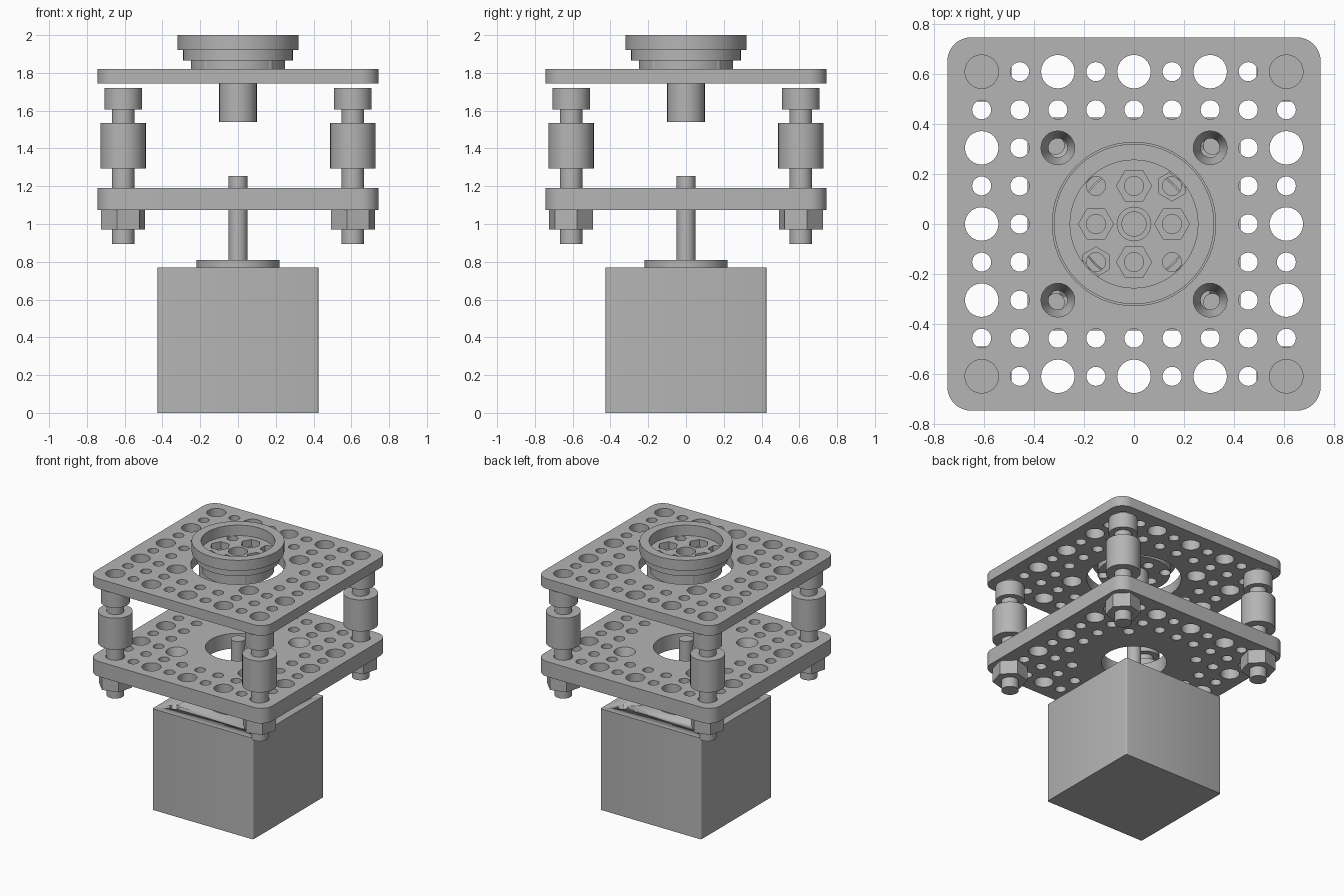
import bpy, bmesh, math

if "Cube" in bpy.data.objects:
    bpy.data.objects.remove(bpy.data.objects["Cube"])

grey = bpy.data.materials.new("light_grey")
grey.use_nodes = True
grey.diffuse_color = (0.46, 0.46, 0.46, 1)
grey.node_tree.nodes["Principled BSDF"].inputs["Base Color"].default_value = grey.diffuse_color


def ring(r, x=0, y=0, n=32, turn=0):
    """Regular polygon or circle as a list of points."""
    return [(x + r * math.cos(turn + math.tau * i / n),
             y + r * math.sin(turn + math.tau * i / n)) for i in range(n)]


def rounded_square(half, radius, steps=8):
    points = []
    for q in range(4):
        a0 = q * math.pi / 2
        sx, sy = ((1, 1), (-1, 1), (-1, -1), (1, -1))[q]
        for i in range(steps + 1):
            a = a0 + math.pi / 2 * i / steps
            points.append((sx * (half - radius) + radius * math.cos(a),
                           sy * (half - radius) + radius * math.sin(a)))
    return points


def finish(name, mesh):
    bm = bmesh.new()
    bm.from_mesh(mesh)
    bmesh.ops.remove_doubles(bm, verts=bm.verts, dist=1e-5)
    bmesh.ops.recalc_face_normals(bm, faces=bm.faces)
    bm.to_mesh(mesh)
    bm.free()
    obj = bpy.data.objects.new(name, mesh)
    bpy.context.collection.objects.link(obj)
    mesh.materials.clear()
    mesh.materials.append(grey)
    bpy.ops.object.select_all(action='DESELECT')
    obj.select_set(True)
    bpy.context.view_layer.objects.active = obj
    bpy.ops.object.shade_smooth_by_angle(angle=math.radians(30))
    return obj


def slab(name, z0, z1, outline, holes=()):
    """Extrude a flat outline, leaving the holes open."""
    curve = bpy.data.curves.new(name, 'CURVE')
    curve.dimensions = '2D'
    curve.fill_mode = 'BOTH'
    curve.extrude = (z1 - z0) / 2
    for loop in [outline, *holes]:
        spline = curve.splines.new('POLY')
        spline.points.add(len(loop) - 1)
        for point, (x, y) in zip(spline.points, loop):
            point.co = (x, y, 0, 1)
        spline.use_cyclic_u = True
    temp = bpy.data.objects.new(name, curve)
    bpy.context.collection.objects.link(temp)
    graph = bpy.context.evaluated_depsgraph_get()
    mesh = bpy.data.meshes.new_from_object(temp.evaluated_get(graph))
    bpy.data.objects.remove(temp)
    for v in mesh.vertices:
        v.co.z += (z0 + z1) / 2
    return finish(name, mesh)


def lathe(name, profile, x=0, y=0, n=32):
    """Spin a closed profile of (radius, height) about an upright axis."""
    bm = bmesh.new()
    rows = [[bm.verts.new((px, py, z)) for px, py in ring(r, x, y, n)] for r, z in profile]
    for a, b in zip(rows, rows[1:] + rows[:1]):
        for i in range(n):
            j = (i + 1) % n
            bm.faces.new((a[i], a[j], b[j], b[i]))
    mesh = bpy.data.meshes.new(name)
    bm.to_mesh(mesh)
    bm.free()
    return finish(name, mesh)


def corners(d):
    return [(sx * d, sy * d) for sx in (-1, 1) for sy in (-1, 1)]


# Perforated plates: two outer rows of holes, large ones at every other edge step
PITCH, BIG, SMALL = 0.152, 0.067, 0.038
grid_holes = []
for i in range(-4, 5):
    for j in range(-4, 5):
        outer = max(abs(i), abs(j))
        if outer >= 3:
            large = outer == 4 and i % 2 == 0 and j % 2 == 0
            grid_holes.append(ring(BIG if large else SMALL, i * PITCH, j * PITCH, 24))

plate_outline = rounded_square(0.745, 0.095)
screw_spots = corners(2 * PITCH)
slab("top_plate", 1.743, 1.82, plate_outline,
     grid_holes + [ring(BIG, x, y) for x, y in screw_spots] + [ring(0.326, n=64)])
slab("bottom_plate", 1.075, 1.19, plate_outline,
     grid_holes + [ring(0.075, x, y) for x, y in screw_spots] + [ring(0.225, n=64)])
for x, y in screw_spots:
    lathe("countersink", [(0.075, 1.19), (0.038, 1.075), (0.075, 1.075)], x, y)

# Corner bolts with spacers and nuts
for x, y in corners(4 * PITCH):
    slab("bolt_head", 1.605, 1.72, ring(0.1, x, y))
    slab("bolt_shank", 0.895, 1.605, ring(0.06, x, y))
    slab("spacer", 1.295, 1.535, ring(0.12, x, y), [ring(0.06, x, y)])
    slab("nut", 0.97, 1.075, ring(0.121, x, y, 6, math.radians(15)), [ring(0.06, x, y)])

# Motor with four screw holes, boss and shaft
motor = slab("motor_body", 0, 0.77, rounded_square(0.425, 0.01, 3))
for x, y in corners(0.313):
    cutter = slab("screw_hole_cutter", 0.65, 0.85, ring(0.035, x, y, 24))
    cutter.hide_render = True
    mod = motor.modifiers.new("screw_hole", 'BOOLEAN')
    mod.object = cutter
    mod.operation = 'DIFFERENCE'
    bpy.context.view_layer.objects.active = motor
    bpy.ops.object.modifier_apply(modifier=mod.name)
    bpy.data.objects.remove(cutter)
slab("motor_boss", 0.77, 0.81, ring(0.22, n=64))
slab("motor_shaft", 0.81, 1.255, ring(0.05))

# Hub: rim, flange with nut pockets, drilled base and hollow neck
bore = ring(BIG)
cross = [(PITCH, 0), (-PITCH, 0), (0, PITCH), (0, -PITCH)]
diagonal = corners(PITCH)
pockets = [ring(0.07, x, y, 6) for x, y in cross]
for x, y in diagonal:
    if x * y > 0:
        pockets.append(ring(0.06, x, y, 6, math.radians(30)))
    else:
        pockets.append(ring(SMALL, x, y, 24))
drilled = [ring(SMALL, x, y, 24) for x, y in cross + diagonal]
slab("hub_rim", 1.92, 2.0, ring(0.32, n=64), [ring(0.255, n=64)])
slab("hub_flange", 1.865, 1.92, ring(0.29, n=64), [bore] + pockets)
slab("hub_base", 1.78, 1.865, ring(0.25, n=64), [bore] + drilled)
slab("hub_neck", 1.54, 1.78, ring(0.1), [bore])
